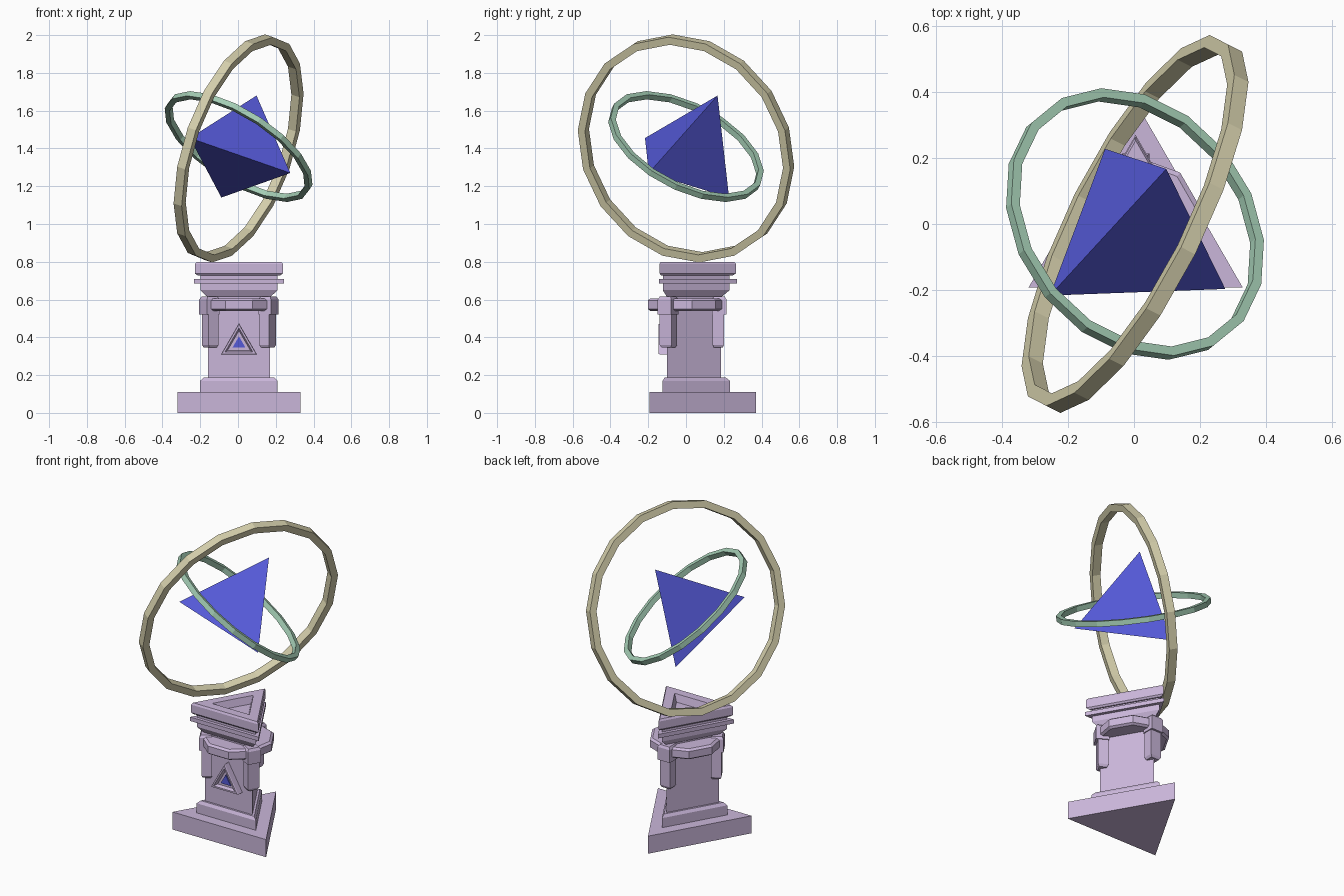
import bpy, bmesh, math
from mathutils import Matrix, Vector

if "Cube" in bpy.data.objects:
    bpy.data.objects.remove(bpy.data.objects["Cube"], do_unlink=True)


def material(name, rgb):
    m = bpy.data.materials.new(name)
    m.use_nodes = True
    m.diffuse_color = (*rgb, 1)
    bsdf = next(n for n in m.node_tree.nodes if n.type == 'BSDF_PRINCIPLED')
    bsdf.inputs["Base Color"].default_value = (*rgb, 1)
    return m


STONE = material("lilac stone", (0.59, 0.47, 0.70))
BLUE = material("blue crystal", (0.09, 0.10, 0.68))
BRASS = material("pale brass", (0.66, 0.62, 0.41))
GREEN = material("pale green metal", (0.37, 0.61, 0.46))
CENTER = Matrix.Translation((0.005, -0.005, 0))


def finish(name, bm, mat, matrix=Matrix()):
    bmesh.ops.recalc_face_normals(bm, faces=bm.faces)
    mesh = bpy.data.meshes.new(name)
    bm.to_mesh(mesh)
    bm.free()
    mesh.materials.append(mat)
    obj = bpy.data.objects.new(name, mesh)
    obj.matrix_world = matrix
    bpy.context.collection.objects.link(obj)
    return obj


def turned(name, profile, sides, mat, matrix=CENTER, start=90, closed=False):
    """Sweep a (radius, height) profile round z with few sides."""
    bm = bmesh.new()
    rings = []
    for r, z in profile:
        angles = [math.radians(start) + math.tau * i / sides for i in range(sides)]
        rings.append([bm.verts.new((r * math.cos(a), r * math.sin(a), z)) for a in angles])
    pairs = list(zip(rings, rings[1:]))
    if closed:
        pairs.append((rings[-1], rings[0]))
    else:
        bm.faces.new(rings[0])
        bm.faces.new(rings[-1])
    for a, b in pairs:
        for i in range(sides):
            j = (i + 1) % sides
            bm.faces.new((a[i], a[j], b[j], b[i]))
    return finish(name, bm, mat, matrix)


# Three-sided pedestal
turned("base_slab", [(0.375, 0), (0.375, 0.11)], 3, STONE)
turned("base_step", [(0.237, 0.11), (0.237, 0.17), (0.215, 0.188)], 3, STONE)
turned("column", [(0.19, 0.17), (0.19, 0.63)], 3, STONE)
turned("capital_flare", [(0.19, 0.615), (0.2, 0.62), (0.236, 0.65),
                         (0.236, 0.685)], 3, STONE)
turned("capital_lip", [(0.275, 0.685), (0.275, 0.71)], 3, STONE)
turned("capital_neck", [(0.235, 0.71), (0.235, 0.732)], 3, STONE)
turned("capital_top", [(0.252, 0.728), (0.27, 0.738), (0.27, 0.788), (0.258, 0.8),
                       (0.15, 0.8), (0.125, 0.755)], 3, STONE)

# Nine-sided collar and the corner brackets it ties together
turned("collar", [(0.195, 0.54), (0.21, 0.55), (0.21, 0.595), (0.195, 0.606)], 9, STONE)
for i, side in enumerate(("back", "front_right", "front_left")):
    place = CENTER @ Matrix.Rotation(math.tau * i / 3, 4, 'Z')
    root = math.sqrt(2)
    leg = place @ Matrix.Translation((0, 0.176, 0)) @ Matrix.Diagonal((1.2, 1, 1, 1))
    turned(side + "_bracket_leg", [(0.023 * root, 0.345), (0.03 * root, 0.36),
                                   (0.03 * root, 0.53)], 4, STONE, leg, 45)
    head = place @ Matrix.Translation((0, 0.181, 0)) @ Matrix.Diagonal((1.1, 1, 1, 1))
    turned(side + "_bracket_head", [(0.038 * root, 0.52), (0.038 * root, 0.6),
                                    (0.03 * root, 0.615)], 4, STONE, head, 45)

# Triangular emblem on the front of the column
emblem = CENTER @ Matrix.Translation((0, 0, 0.365)) @ Matrix.Rotation(math.pi / 2, 4, 'X')
turned("emblem_frame", [(0.11, 0.08), (0.11, 0.133), (0.104, 0.14), (0.085, 0.14),
                        (0.07, 0.118)], 3, STONE, emblem)
turned("emblem_inlay", [(0.04, 0.117), (0.04, 0.125)], 3, BLUE, emblem)

# Tilted floating crystal
bm = bmesh.new()
corners = [bm.verts.new(p) for p in ((0.098, 0.167, 1.68), (-0.255, -0.217, 1.455),
                                     (0.277, -0.197, 1.27), (-0.088, 0.228, 1.14))]
for skip in range(4):
    bm.faces.new([v for k, v in enumerate(corners) if k != skip])
finish("crystal", bm, BLUE)


def orbit_ring(name, axis, radius, depth, width, height, mat):
    """Square-section ring round a tilted axis, one corner at its highest point."""
    n = Vector(axis).normalized()
    u = (Vector((0, 0, 1)) - n * n.z).normalized()
    v = n.cross(u)
    matrix = Matrix((u, v, n)).transposed().to_4x4()
    matrix.translation = (0.003, 0, height)
    inner, h = radius - depth, width / 2
    turned(name, [(radius, -h), (radius, h), (inner, h), (inner, -h)], 18, mat,
           matrix, 0, closed=True)


orbit_ring("large_ring", (0.856, -0.43, -0.29), 0.623, 0.042, 0.05, 1.4, BRASS)
orbit_ring("small_ring", (0.49, 0.40, 0.77), 0.443, 0.03, 0.032, 1.41, GREEN)
